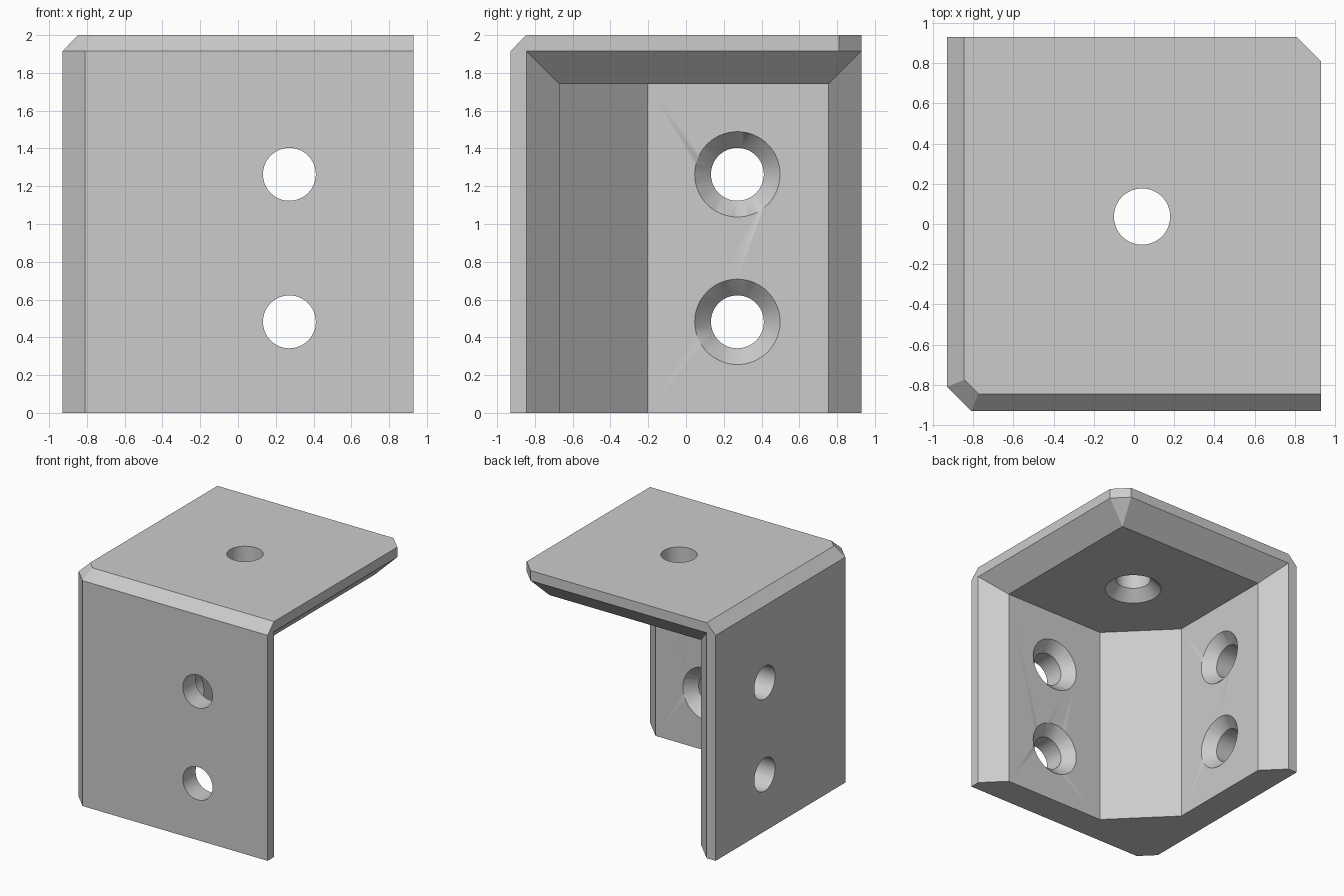
import bpy, bmesh, math
from mathutils import Matrix, Vector

if "Cube" in bpy.data.objects:
    bpy.data.objects.remove(bpy.data.objects["Cube"])

W, EDGE, INNER, LIP = 0.93, 0.845, 0.67, 0.755   # half width, thin rim, inner wall face, rim chamfer end
CUT, FILLET, MITRE = 0.81, 0.205, 0.775          # corner cuts and diagonal inner corner
Z_RIM, Z_UNDER, Z_TOP = 1.915, 1.74, 2.0

steel = bpy.data.materials.new("grey metal")
steel.diffuse_color = (0.6, 0.6, 0.6, 1)
steel.use_nodes = True
steel.node_tree.nodes["Principled BSDF"].inputs["Base Color"].default_value = steel.diffuse_color


def make_object(name, bm):
    bmesh.ops.recalc_face_normals(bm, faces=bm.faces)
    mesh = bpy.data.meshes.new(name)
    bm.to_mesh(mesh)
    bm.free()
    mesh.materials.append(steel)
    obj = bpy.data.objects.new(name, mesh)
    bpy.context.collection.objects.link(obj)
    return obj


# Bracket: an L-shaped wall profile rising into a chamfered top plate
profile = [(-CUT, -W, Z_RIM), (W, -W, Z_RIM), (W, -EDGE, Z_RIM), (LIP, -INNER, Z_UNDER),
           (-FILLET, -INNER, Z_UNDER), (-INNER, -FILLET, Z_UNDER), (-INNER, LIP, Z_UNDER),
           (-EDGE, W, Z_RIM), (-W, W, Z_RIM), (-W, -CUT, Z_RIM)]
bm = bmesh.new()
low = [bm.verts.new((x, y, 0)) for x, y, z in profile]
w = [bm.verts.new(p) for p in profile]
bm.faces.new(low)
for i in range(10):
    j = (i + 1) % 10
    bm.faces.new((low[i], low[j], w[j], w[i]))

# Top plate outline, free corner and underside
t = [bm.verts.new((x, y, Z_TOP)) for x, y in
     [(-MITRE, -EDGE), (W, -EDGE), (W, CUT), (CUT, W), (-EDGE, W), (-EDGE, -MITRE)]]
e = bm.verts.new((W, CUT, Z_RIM))
f = bm.verts.new((CUT, W, Z_RIM))
p = bm.verts.new((LIP, LIP, Z_UNDER))
for face in (t,
             (w[3], w[4], w[5], w[6], p),                      # underside
             (w[2], w[3], p, e), (e, p, f), (f, p, w[6], w[7]),  # under chamfers
             (w[1], w[2], e, t[2], t[1]), (e, f, t[3], t[2]),    # plate rim
             (f, w[7], w[8], t[4], t[3]),
             (w[0], w[1], t[1], t[0]), (w[9], w[0], t[0], t[5]),  # outer chamfers
             (w[8], w[9], t[5], t[4])):
    bm.faces.new(face)
bracket = make_object("corner_bracket", bm)


def drill(start, direction, n=64):
    """Countersunk hole from an outer face inwards."""
    rot = Vector(direction).to_track_quat('Z', 'Y').to_matrix().to_4x4()
    bm = bmesh.new()
    rings = []
    for depth, r in ((-0.05, 0.14), (0.172, 0.14), (0.26, 0.226), (0.28, 0.2455)):
        rings.append([bm.verts.new((r * math.cos(a), r * math.sin(a), depth))
                      for a in (2 * math.pi * k / n for k in range(n))])
    for a, b in zip(rings, rings[1:]):
        for k in range(n):
            m = (k + 1) % n
            bm.faces.new((a[k], a[m], b[m], b[k]))
    bm.faces.new(rings[0])
    bm.faces.new(rings[-1])
    bm.transform(Matrix.Translation(start) @ rot)
    cutter = make_object("hole_cutter", bm)
    mod = bracket.modifiers.new("hole", 'BOOLEAN')
    mod.operation, mod.solver, mod.object = 'DIFFERENCE', 'EXACT', cutter
    bpy.context.view_layer.objects.active = bracket
    bpy.ops.object.modifier_apply(modifier=mod.name)
    bpy.data.objects.remove(cutter)


# Screw holes: two per wall, one in the top plate
for z in (0.482, 1.263):
    drill((0.272, -W, z), (0, 1, 0))
    drill((-W, 0.272, z), (1, 0, 0))
drill((0.04, 0.037, Z_TOP), (0, 0, -1))

bpy.ops.object.select_all(action='DESELECT')
bracket.select_set(True)
bpy.context.view_layer.objects.active = bracket
bpy.ops.object.shade_smooth_by_angle(angle=math.radians(30))
